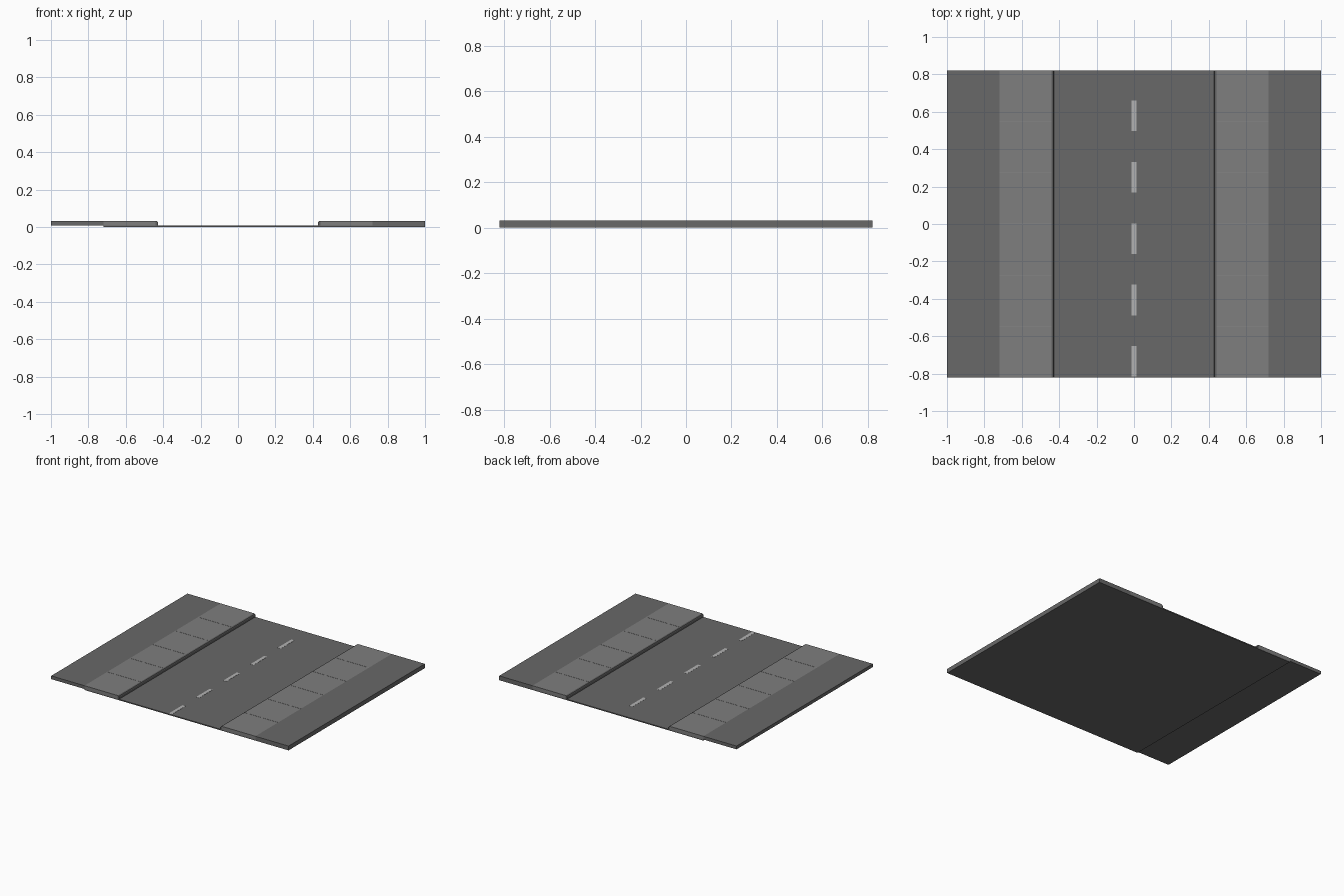
import bpy, bmesh

if "Cube" in bpy.data.objects:
    bpy.data.objects.remove(bpy.data.objects["Cube"])

HALF_Y = 0.82
ROAD_Z = 0.008
TOP_Z = 0.033


def material(name, v):
    m = bpy.data.materials.new(name)
    m.diffuse_color = (v, v, v, 1)
    m.use_nodes = True
    m.node_tree.nodes["Principled BSDF"].inputs["Base Color"].default_value = m.diffuse_color
    return m


DARK = material("asphalt_grey", 0.14)
KERB = material("kerb_grey", 0.12)
LIGHT = material("paving_grey", 0.21)
SEAM = material("seam_grey", 0.25)
WHITE = material("paint_grey", 0.45)


def extrude(name, profile, y0, y1, mat):
    """Extrude an x-z profile from y0 to y1."""
    bm = bmesh.new()
    face = bm.faces.new([bm.verts.new((x, y0, z)) for x, z in profile])
    ext = bmesh.ops.extrude_face_region(bm, geom=[face])
    verts = [g for g in ext["geom"] if isinstance(g, bmesh.types.BMVert)]
    bmesh.ops.translate(bm, verts=verts, vec=(0, y1 - y0, 0))
    bmesh.ops.recalc_face_normals(bm, faces=bm.faces)
    me = bpy.data.meshes.new(name)
    bm.to_mesh(me)
    bm.free()
    me.materials.append(mat)
    ob = bpy.data.objects.new(name, me)
    bpy.context.collection.objects.link(ob)
    return ob


def rect(x0, x1, z0, z1):
    return [(x0, z0), (x1, z0), (x1, z1), (x0, z1)]


# Road bed, reaching under the whole right side but only the left pavement
extrude("road_bed", rect(-0.72, 1.0, 0, ROAD_Z), -HALF_Y, HALF_Y, DARK)

# Centre line dashes
for i in range(5):
    y = 0.66 - i * 0.328
    extrude(f"lane_dash_{i + 1}", rect(-0.013, 0.013, ROAD_Z, ROAD_Z + 0.001),
            max(y - 0.164, -HALF_Y), y, WHITE)

# Verge, paving slabs, seams and chamfered kerb on both sides
pitch = 2 * HALF_Y / 6
gap = 0.003
for side, s in (("left", -1), ("right", 1)):
    extrude(f"{side}_verge", rect(s * 0.72, s * 1.0, ROAD_Z, TOP_Z),
            -HALF_Y, HALF_Y, DARK)
    kerb = [(0.44, ROAD_Z), (0.428, ROAD_Z), (0.428, 0.024),
            (0.431, 0.030), (0.438, TOP_Z), (0.44, TOP_Z)]
    extrude(f"{side}_kerb", [(s * x, z) for x, z in kerb], -HALF_Y, HALF_Y, KERB)
    slab = rect(s * 0.44, s * 0.72, ROAD_Z, TOP_Z)
    seam = rect(s * 0.44, s * 0.72, ROAD_Z, TOP_Z - 0.001)
    for i in range(6):
        y0 = -HALF_Y + i * pitch
        start = y0 + (gap / 2 if i else 0)
        end = y0 + pitch - (gap / 2 if i < 5 else 0)
        extrude(f"{side}_paving_slab_{i + 1}", slab, start, end, LIGHT)
        if i:
            extrude(f"{side}_paving_seam_{i}", seam,
                    y0 - gap / 2, y0 + gap / 2, SEAM)
